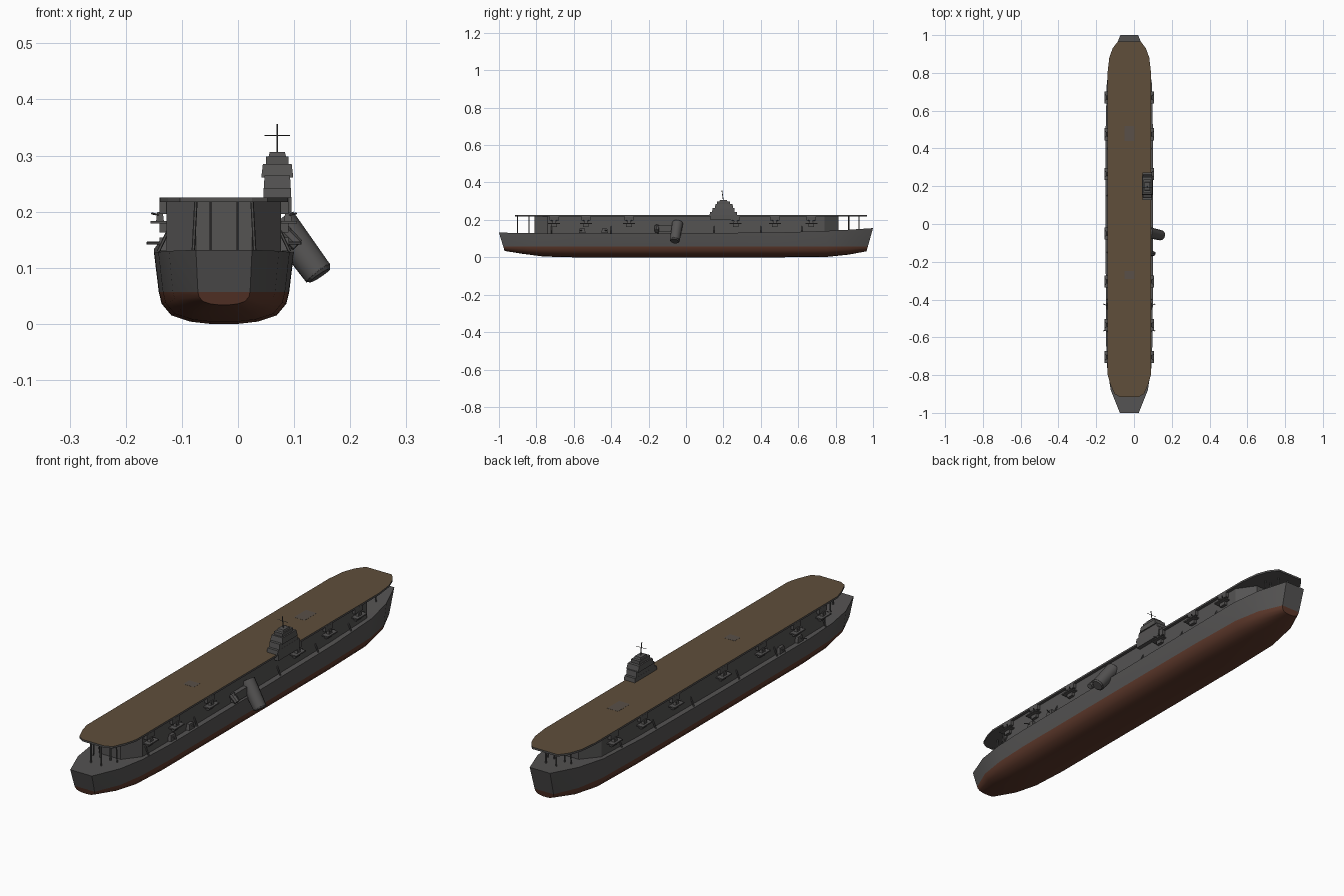
import bpy, bmesh, math
from mathutils import Vector

if bpy.data.objects.get("Cube"):
    bpy.data.objects.remove(bpy.data.objects["Cube"])

CX = -0.025  # centreline of the ship


def material(name, rgb):
    m = bpy.data.materials.new(name)
    m.use_nodes = True
    m.diffuse_color = (*rgb, 1)
    m.node_tree.nodes["Principled BSDF"].inputs["Base Color"].default_value = (*rgb, 1)
    return m


GREY = material("hull grey", (0.09, 0.087, 0.086))
RED = material("bottom red", (0.11, 0.04, 0.024))
WOOD = material("deck brown", (0.115, 0.077, 0.043))
LIFT = material("lift grey brown", (0.1, 0.08, 0.065))


def finish(name, bm, mats, rule=None):
    bmesh.ops.recalc_face_normals(bm, faces=bm.faces)
    if rule:
        for f in bm.faces:
            f.material_index = rule(f)
    mesh = bpy.data.meshes.new(name)
    bm.to_mesh(mesh)
    bm.free()
    for m in mats:
        mesh.materials.append(m)
    ob = bpy.data.objects.new(name, mesh)
    bpy.context.collection.objects.link(ob)
    return ob


def prism(name, outline, z0, z1, mats=(GREY,), rule=None):
    bm = bmesh.new()
    low = [bm.verts.new((x, y, z0)) for x, y in outline]
    high = [bm.verts.new((x, y, z1)) for x, y in outline]
    bm.faces.new(low)
    bm.faces.new(high)
    for i in range(len(low)):
        j = (i + 1) % len(low)
        bm.faces.new((low[i], low[j], high[j], high[i]))
    return finish(name, bm, mats, rule)


def box(name, x, y, z, sx, sy, sz, mat=GREY, taper=1.0):
    bm = bmesh.new()
    bmesh.ops.create_cube(bm, size=1)
    for v in bm.verts:
        k = taper if v.co.z > 0 else 1
        v.co = (x + v.co.x * sx * k, y + v.co.y * sy * k, z + v.co.z * sz)
    return finish(name, bm, [mat])


def rod(name, a, b, r, r2=None, sides=6):
    a, b = Vector(a), Vector(b)
    bm = bmesh.new()
    bmesh.ops.create_cone(bm, cap_ends=True, segments=sides, radius1=r,
                          radius2=r if r2 is None else r2, depth=(b - a).length)
    rot = (b - a).to_track_quat("Z", "Y")
    for v in bm.verts:
        v.co = rot @ v.co + (a + b) / 2
    return finish(name, bm, [GREY])


def smooth(ob, angle=35):
    bpy.ops.object.select_all(action="DESELECT")
    ob.select_set(True)
    bpy.context.view_layer.objects.active = ob
    bpy.ops.object.shade_smooth_by_angle(angle=math.radians(angle))


def symmetric(half):
    return [(CX + w, y) for w, y in half] + [(CX - w, y) for w, y in reversed(half)]


# Hull: stations of y, half beam, keel height, deck height, end rake
stations = [(-1, .05, .034, .132, .03), (-.88, .098, .018, .13, .01), (-.76, .117, .004, .128, 0),
            (-.6, .124, 0, .127, 0), (0, .125, 0, .129, 0), (.5, .125, 0, .133, 0),
            (.75, .119, .002, .141, 0), (.88, .095, .014, .148, -.012), (1, .047, .032, .156, -.035)]
WATER = 0.057
section = [(.93, WATER), (.89, .036), (.75, .015), (.48, .004), (.2, 0)]
bm = bmesh.new()
rings = []
for y, w, keel, top, rake in stations:
    pts = [(w, top)] + [(w * k, keel + z * (WATER - keel) / WATER) for k, z in section]
    ring = [(x, z) for x, z in pts] + [(-x, z) for x, z in reversed(pts)]
    rings.append([bm.verts.new((CX + x, y + rake * (top - z) / (top - keel), z)) for x, z in ring])
n = len(rings[0])
for a, b in zip(rings, rings[1:]):
    for i in range(n):
        j = (i + 1) % n
        bm.faces.new((a[i], a[j], b[j], b[i]))
for r in (rings[0], rings[-1]):
    for i in range(n // 2 - 1):
        bm.faces.new((r[i], r[i + 1], r[n - 2 - i], r[n - 1 - i]))
smooth(finish("hull", bm, [GREY, RED], lambda f: int(f.calc_center_median().z < WATER)))

# Hangar under the flight deck
prism("hangar", symmetric([(.05, -.81), (.102, -.74), (.102, .74), (.05, .815)]), .12, .218)

# Flight deck with planked top
deck = symmetric([(.05, -.915), (.078, -.9), (.1, -.85), (.114, -.8), (.115, .8),
                  (.106, .88), (.088, .93), (.06, .967)])
prism("flight_deck", deck, .217, .225, (GREY, WOOD), lambda f: int(f.normal.z > .5))
for y, w, l in ((.48, .05, .08), (-.27, .05, .04)):
    box("deck_lift", CX, y, .2252, w, l, .0006, LIFT)

# Columns holding up the deck ends
for s in (-1, 1):
    for y in (-.9, -.84, .87, .925):
        rod("deck_column", (CX + s * .024, y, .125), (CX + s * .024, y, .218), .003)
    for y in (-.84, .87):
        rod("outer_column", (CX + s * .055, y, .125), (CX + s * .05, y, .218), .003)

# Gun platforms, twin guns and directors along both sides
for s in (-1, 1):
    for y in (.67, .475, .265, -.05, -.305, -.535, -.705):
        if s > 0 and y == -.05:
            continue
        box("gun_platform", CX + s * .115, y, .181, .031, .064, .005)
        box("platform_bracket", CX + s * .108, y, .171, .014, .03, .016)
        box("gun_mount", CX + s * .114, y, .191, .014, .022, .016, taper=.7)
        for d in (-.004, .004):
            rod("gun_barrel", (CX + s * .112, y + d, .193), (CX + s * .129, y + d * 4, .197), .0018)
        box("deck_edge_tub", CX + s * .108, y, .207, .014, .05, .022)
    # Low broadside guns near the stern
    for y, d in ((-.555, -.012), (-.435, .012)):
        box("broadside_mount", CX + s * .108, y, .142, .018, .036, .024, taper=.75)
        rod("broadside_barrel", (CX + s * .11, y, .144), (CX + s * .1375, y + d, .144), .0025)
    # Slanted braces between hull deck and hangar
    for y in (-.72, -.4, -.15, .15, .4, .62):
        rod("hangar_brace", (CX + s * .117, y, .129), (CX + s * .1, y, .165), .003)

# Downturned funnel and its uptakes
smooth(rod("funnel", (.075, -.045, .182), (.143, -.06, .09), .03, .027, 12))
rod("funnel_mouth", (.142, -.06, .092), (.146, -.061, .086), .027, .022, 12)
box("funnel_trunk", .083, -.1, .152, .025, .12, .036)
rod("small_funnel", (.08, -.155, .165), (.106, -.157, .14), .014, .012, 8)

# Stepped island with bridge, funnel-top director and mast
IX, IY = .07, .2
box("island_support", .08, IY, .212, .03, .14, .026)
box("island_base", IX, IY, .233, .05, .148, .018, taper=.97)
box("island_house", IX, IY, .252, .048, .122, .024, taper=.95)
box("bridge", IX, IY + .003, .273, .057, .1, .024, taper=.9)
box("bridge_upper", IX, IY, .291, .04, .07, .014)
box("director", IX, IY, .301, .032, .045, .01, taper=.85)
rod("mast", (IX, IY, .3), (IX, IY - .008, .356), .002)
rod("mast_yard", (IX - .023, IY - .005, .336), (IX + .023, IY - .005, .336), .001)
